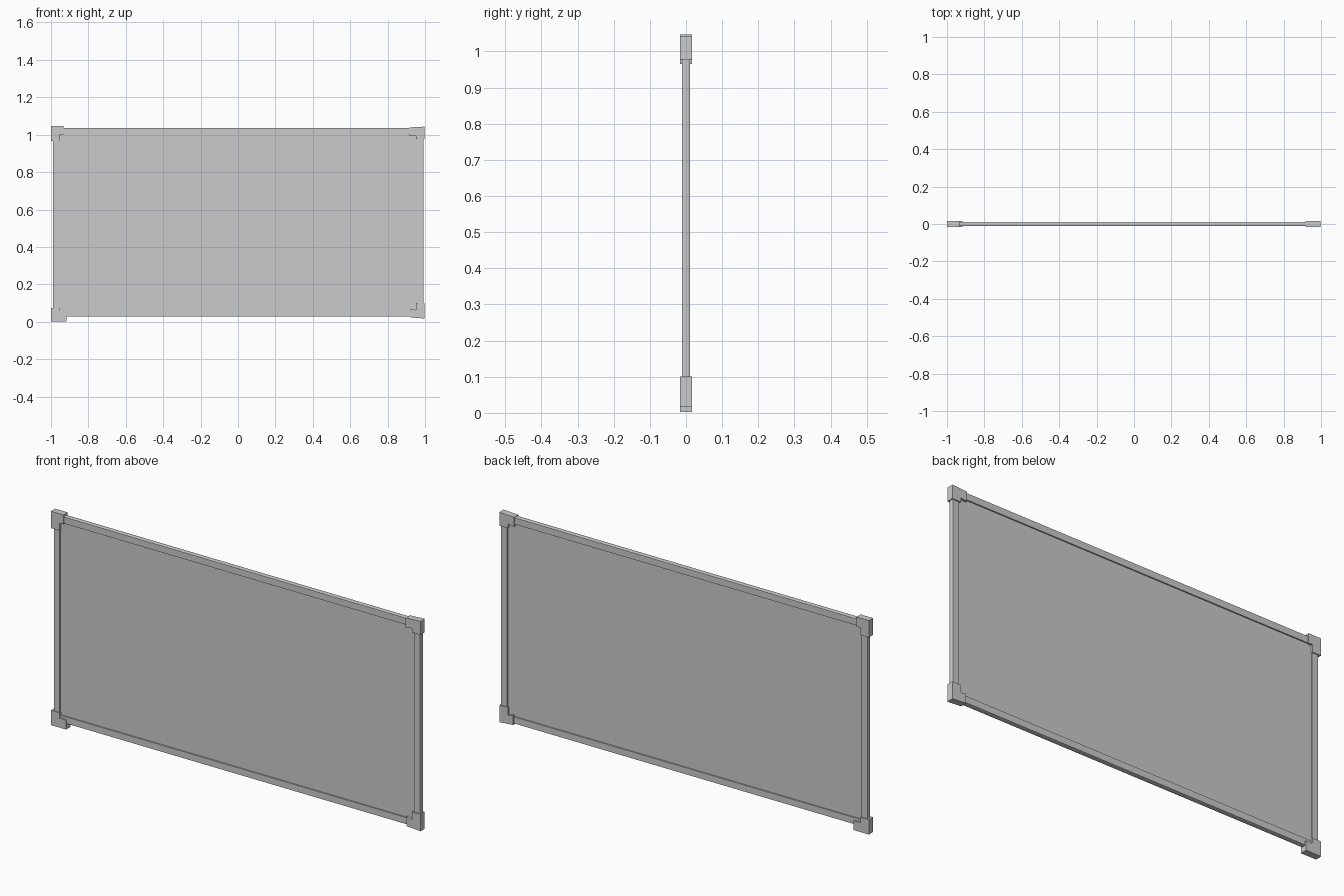
import bpy, bmesh

if "Cube" in bpy.data.objects:
    bpy.data.objects.remove(bpy.data.objects["Cube"])

X0, X1, Z0, Z1 = -0.99, 0.993, 0.027, 1.037   # outer size of the framed screen


def finish(name, bm):
    bmesh.ops.recalc_face_normals(bm, faces=bm.faces)
    mesh = bpy.data.meshes.new(name)
    bm.to_mesh(mesh)
    bm.free()
    obj = bpy.data.objects.new(name, mesh)
    bpy.context.collection.objects.link(obj)
    return obj


def frame(name, profile):
    """Sweep a closed (inset, y) profile around the rectangle with mitred corners."""
    bm = bmesh.new()
    loops = [[bm.verts.new(p) for p in ((X0 + i, y, Z0 + i), (X1 - i, y, Z0 + i),
                                        (X1 - i, y, Z1 - i), (X0 + i, y, Z1 - i))]
             for i, y in profile]
    for a, b in zip(loops, loops[1:] + loops[:1]):
        for k in range(4):
            n = (k + 1) % 4
            bm.faces.new((a[k], a[n], b[n], b[k]))
    return finish(name, bm)


def bracket(name, cx, cz, dx, dz, tx, tz, lift=0.0):
    """L-shaped corner cap: corner point, directions, arm lengths, tip lift."""
    w, y = 0.046, 0.0165
    outline = [(0, 0), (tx, lift), (tx, w + lift), (w, w), (w, tz), (0, tz)]
    bm = bmesh.new()
    f = bm.faces.new([bm.verts.new((cx + dx * a, -y, cz + dz * b)) for a, b in outline])
    ext = bmesh.ops.extrude_face_region(bm, geom=[f])
    new = [v for v in ext["geom"] if isinstance(v, bmesh.types.BMVert)]
    bmesh.ops.translate(bm, verts=new, vec=(0, 2 * y, 0))
    return finish(name, bm)


# Rim with lightly chamfered outer edges
frame("screen_frame", [(0.034, -0.0115), (0.002, -0.0115), (0, -0.006),
                       (0, 0.006), (0.002, 0.0115), (0.034, 0.0115)])

# Recessed flat panel, tucked into the rim
bm = bmesh.new()
bmesh.ops.create_cube(bm, size=1)
bmesh.ops.scale(bm, verts=bm.verts, vec=(X1 - X0 - 0.04, 0.011, Z1 - Z0 - 0.04))
bmesh.ops.translate(bm, verts=bm.verts, vec=((X0 + X1) / 2, 0, (Z0 + Z1) / 2))
finish("panel", bm)

# Four protective corner caps
bracket("corner_bottom_left", -1, 0.002, 1, 1, 0.082, 0.072)
bracket("corner_top_left", -1, 1.047, 1, -1, 0.068, 0.082)
bracket("corner_top_right", 0.998, 1.043, -1, -1, 0.08, 0.066, 0.004)
bracket("corner_bottom_right", 0.998, 0.017, -1, 1, 0.075, 0.083, 0.006)
